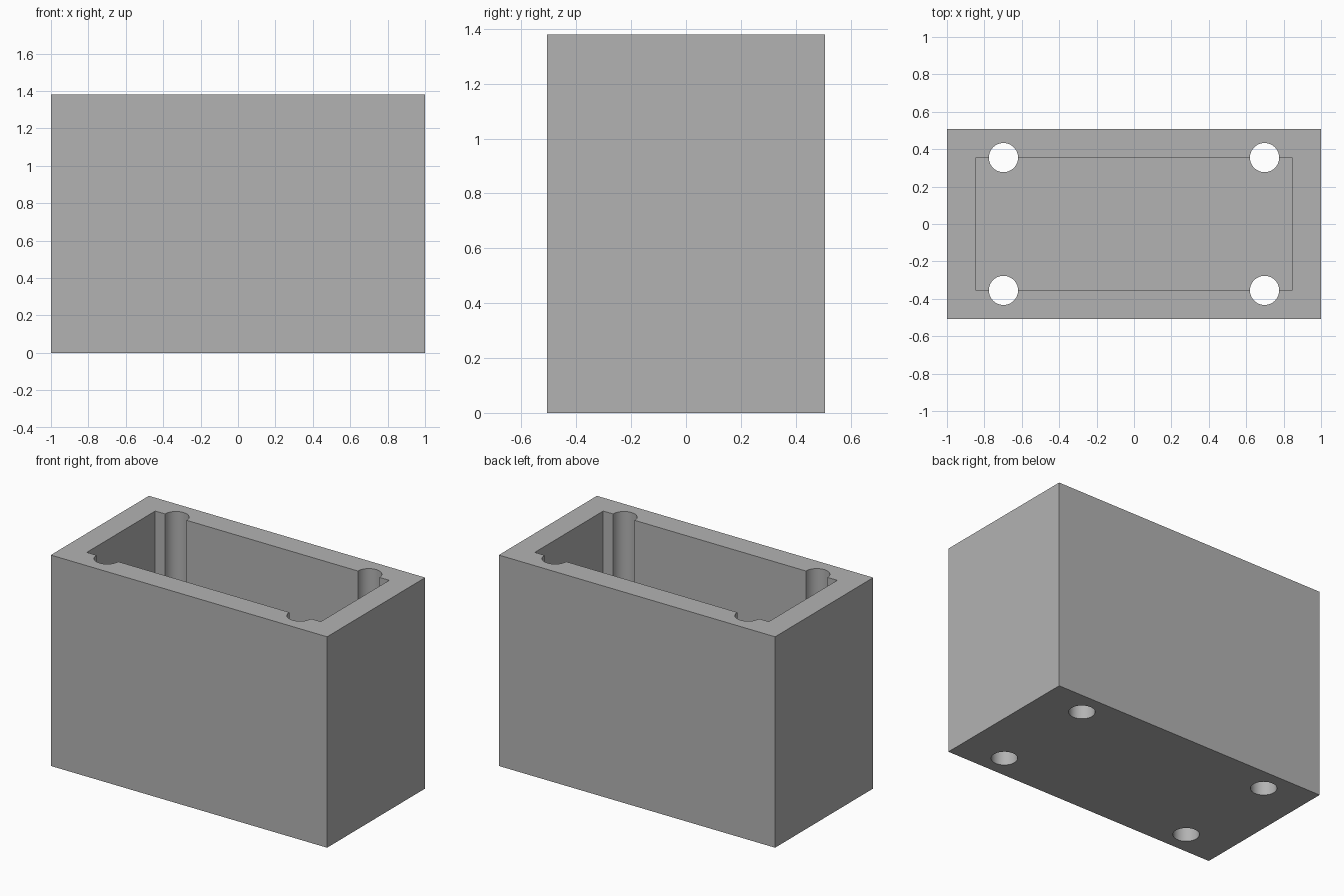
import bpy
import math

if "Cube" in bpy.data.objects:
    bpy.data.objects.remove(bpy.data.objects["Cube"], do_unlink=True)

LENGTH, DEPTH, HEIGHT = 2.0, 1.014, 1.38
WALL = 0.153
HOLE_X, HOLE_Y, HOLE_RADIUS = 0.698, 0.355, 0.078

grey = bpy.data.materials.new("plain grey")
grey.use_nodes = True
colour = (0.45, 0.45, 0.45, 1)
grey.diffuse_color = colour
grey.node_tree.nodes["Principled BSDF"].inputs["Base Color"].default_value = colour


def add_box(name, size, bottom):
    bpy.ops.mesh.primitive_cube_add(size=1, location=(0, 0, bottom + size[2] / 2))
    box = bpy.context.object
    box.name = name
    box.scale = size
    bpy.ops.object.transform_apply(location=True, rotation=False, scale=True)
    box.data.materials.append(grey)
    return box


def cut(target, cutter):
    cutter.hide_render = True
    mod = target.modifiers.new(cutter.name, "BOOLEAN")
    mod.operation = "DIFFERENCE"
    mod.solver = "EXACT"
    mod.object = cutter
    bpy.context.view_layer.objects.active = target
    bpy.ops.object.modifier_apply(modifier=mod.name)
    bpy.data.objects.remove(cutter, do_unlink=True)


# Solid outer block
housing = add_box("open_housing", (LENGTH, DEPTH, HEIGHT), 0)

# Open-topped cavity with a floor as thick as the walls
cut(housing, add_box("cavity_cutter",
                     (LENGTH - 2 * WALL, DEPTH - 2 * WALL, HEIGHT), WALL))

# Four bolt channels running through the long walls and the floor
for sx in (-1, 1):
    for sy in (-1, 1):
        bpy.ops.mesh.primitive_cylinder_add(
            vertices=64, radius=HOLE_RADIUS, depth=HEIGHT * 2,
            location=(sx * HOLE_X, sy * HOLE_Y, HEIGHT / 2))
        channel = bpy.context.object
        channel.name = "bolt_channel_cutter"
        channel.data.materials.append(grey)
        cut(housing, channel)

# Round channels shade smoothly, box edges stay sharp
bpy.ops.object.select_all(action="DESELECT")
housing.select_set(True)
bpy.context.view_layer.objects.active = housing
bpy.ops.object.shade_smooth_by_angle(angle=math.radians(30))
